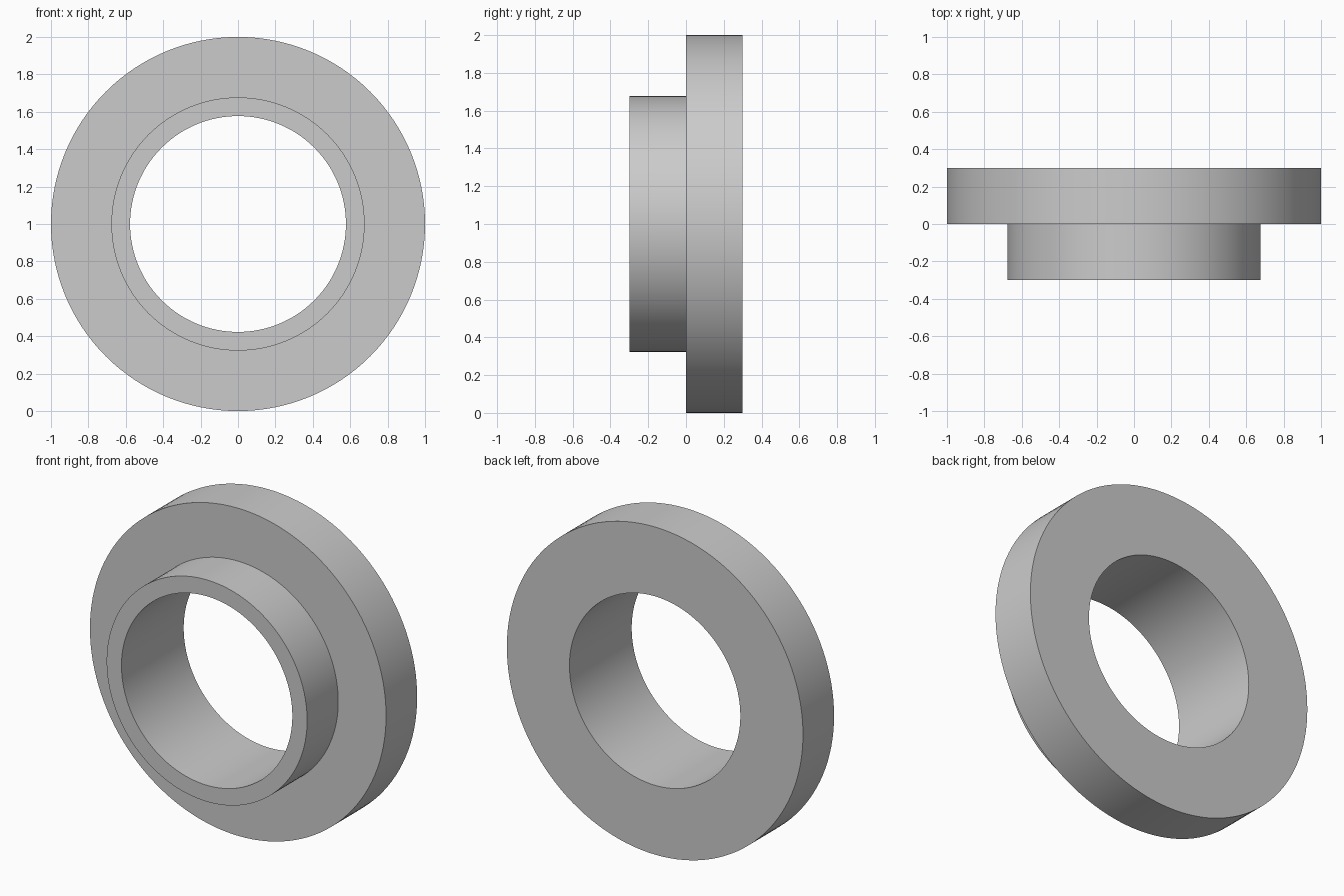
import bpy
import math

SEGMENTS = 128
OUTER, COLLAR, BORE = 1.0, 0.677, 0.577
HALF_DEPTH = 0.3

cube = bpy.data.objects.get("Cube")
if cube:
    bpy.data.objects.remove(cube, do_unlink=True)

# Plain grey material
grey = bpy.data.materials.new("plain grey")
grey.use_nodes = True
colour = (0.6, 0.6, 0.6, 1.0)
grey.diffuse_color = colour
grey.node_tree.nodes["Principled BSDF"].inputs["Base Color"].default_value = colour

# Closed cross-section as (radius, depth): wide flange behind, narrow collar in front
profile = [
    (BORE, -HALF_DEPTH),
    (COLLAR, -HALF_DEPTH),
    (COLLAR, 0),
    (OUTER, 0),
    (OUTER, HALF_DEPTH),
    (BORE, HALF_DEPTH),
]


def revolve(name, section, height):
    """Turn a closed section around the front-to-back axis."""
    n = len(section)
    verts, faces = [], []
    for s in range(SEGMENTS):
        a = math.tau * s / SEGMENTS
        verts += [(r * math.cos(a), y, r * math.sin(a)) for r, y in section]
        here, there = s * n, (s + 1) % SEGMENTS * n
        for i in range(n):
            j = (i + 1) % n
            faces.append((here + i, here + j, there + j, there + i))
    mesh = bpy.data.meshes.new(name)
    mesh.from_pydata(verts, [], faces)
    mesh.materials.append(grey)
    obj = bpy.data.objects.new(name, mesh)
    obj.location.z = height
    bpy.context.collection.objects.link(obj)
    return obj


# Flanged ring standing on its rim
ring = revolve("flanged_ring", profile, OUTER)
bpy.context.view_layer.objects.active = ring
ring.select_set(True)

# Outward normals, then smooth walls with crisp rims
bpy.ops.object.mode_set(mode="EDIT")
bpy.ops.mesh.select_all(action="SELECT")
bpy.ops.mesh.normals_make_consistent(inside=False)
bpy.ops.object.mode_set(mode="OBJECT")
bpy.ops.object.shade_smooth_by_angle(angle=math.radians(30))
